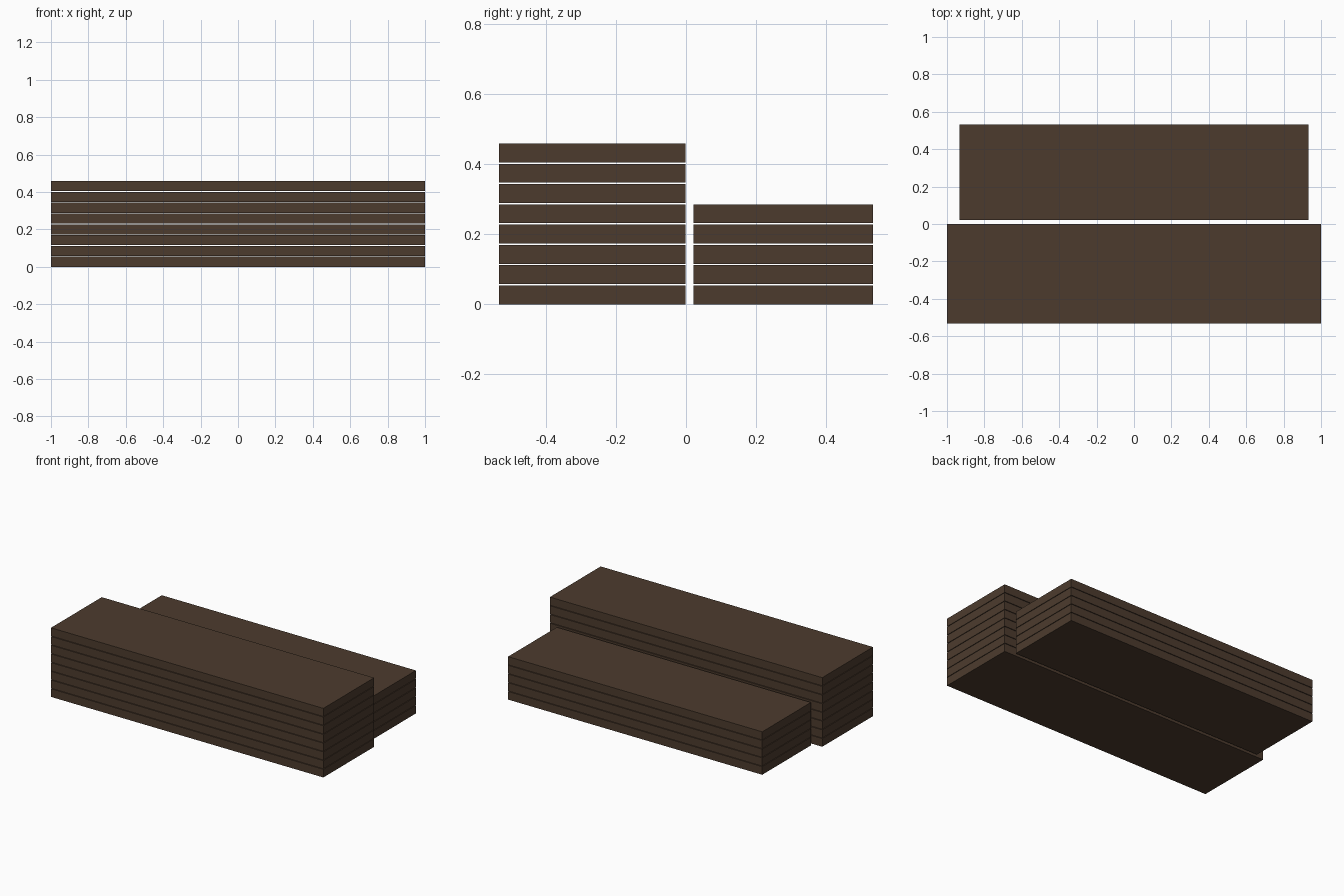
import bpy

cube = bpy.data.objects.get("Cube")
if cube:
    bpy.data.objects.remove(cube, do_unlink=True)

THICKNESS = 0.054
PITCH = 0.0578  # plank thickness plus the gap above it

# Dark brown wood
wood = bpy.data.materials.new("dark_brown_wood")
wood.use_nodes = True
color = (0.073, 0.044, 0.027, 1)
wood.diffuse_color = color
bsdf = next(n for n in wood.node_tree.nodes if n.type == 'BSDF_PRINCIPLED')
bsdf.inputs["Base Color"].default_value = color
bsdf.inputs["Roughness"].default_value = 0.8


def plank_stack(name, count, length, y_min, y_max):
    """Pile of equal boards with thin gaps between them."""
    for i in range(count):
        z = i * PITCH + THICKNESS / 2
        bpy.ops.mesh.primitive_cube_add(size=1, location=(0, (y_min + y_max) / 2, z))
        plank = bpy.context.object
        plank.name = f"{name}_plank_{i + 1}"
        plank.scale = (length, y_max - y_min, THICKNESS)
        bpy.ops.object.transform_apply(location=False, rotation=False, scale=True)
        plank.data.materials.append(wood)


# Tall front pile and shorter back pile
plank_stack("front_stack", 8, 2.0, -0.533, -0.001)
plank_stack("back_stack", 5, 1.866, 0.022, 0.533)
